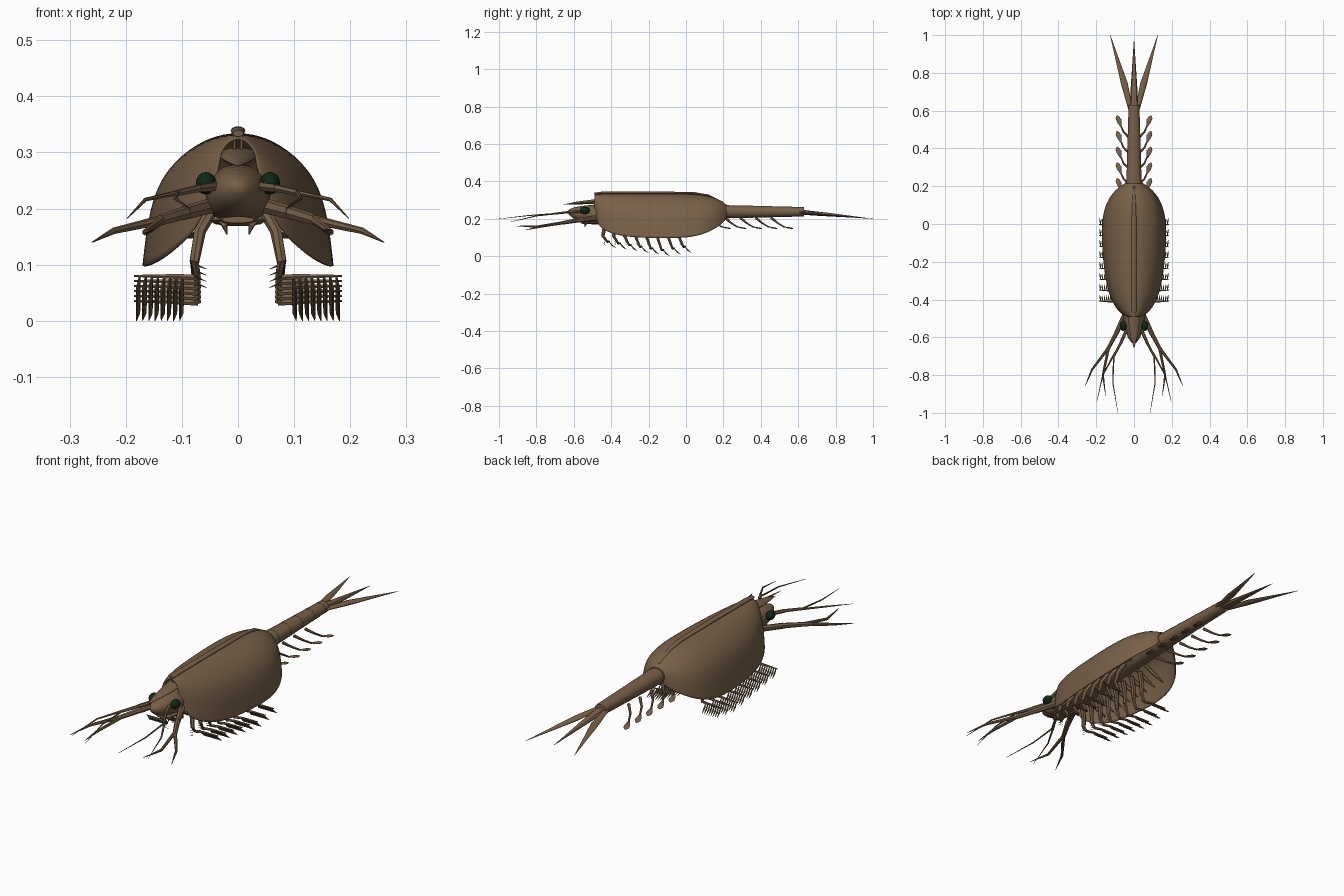
import bpy, bmesh
from math import sin, cos, pi
from mathutils import Vector

cube = bpy.data.objects.get("Cube")
if cube:
    bpy.data.objects.remove(cube)


def material(name, rgb):
    m = bpy.data.materials.new(name)
    m.use_nodes = True
    m.diffuse_color = (*rgb, 1)
    m.node_tree.nodes["Principled BSDF"].inputs["Base Color"].default_value = (*rgb, 1)
    return m


BROWN = material("shell brown", (0.19, 0.12, 0.065))
GREEN = material("eye dark green", (0.004, 0.022, 0.008))


def finish(name, bm, mat=BROWN, mirror=False, angle=0.7):
    """Turn a bmesh into a shaded object, optionally mirrored across x = 0."""
    bmesh.ops.recalc_face_normals(bm, faces=bm.faces)
    mesh = bpy.data.meshes.new(name)
    bm.to_mesh(mesh)
    bm.free()
    mesh.materials.append(mat)
    ob = bpy.data.objects.new(name, mesh)
    bpy.context.collection.objects.link(ob)
    bpy.ops.object.select_all(action="DESELECT")
    ob.select_set(True)
    bpy.context.view_layer.objects.active = ob
    bpy.ops.object.shade_smooth_by_angle(angle=angle)
    if mirror:
        ob.modifiers.new("Mirror", "MIRROR")
    return ob


def tube(bm, points, radii, sides=8, flat=1.0):
    """Sweep a round (or flattened) section along points."""
    pts = [Vector(p) for p in points]
    rings = []
    for i, p in enumerate(pts):
        t = (pts[min(i + 1, len(pts) - 1)] - pts[max(i - 1, 0)]).normalized()
        side = t.cross(Vector((0, 0, 1)))
        side = side.normalized() if side.length > 0.1 else Vector((1, 0, 0))
        up = side.cross(t)
        rings.append([bm.verts.new(p + radii[i] * (side * cos(a) + up * sin(a) * flat))
                      for a in (2 * pi * k / sides for k in range(sides))])
    for a, b in zip(rings, rings[1:]):
        for k in range(sides):
            n = (k + 1) % sides
            bm.faces.new((a[k], a[n], b[n], b[k]))
    bm.faces.new(rings[0])
    bm.faces.new(rings[-1])


def tube_object(name, paths, sides=8, flat=1.0, mirror=False):
    bm = bmesh.new()
    for points, radii in paths:
        tube(bm, points, radii, sides, flat)
    return finish(name, bm, mirror=mirror)


# Carapace: one curved valve lofted along the body, then mirrored
stations = [(-.49, .035, .327, .27), (-.475, .07, .333, .17), (-.44, .10, .335, .14),
            (-.38, .13, .336, .115), (-.28, .155, .337, .10), (-.1, .172, .337, .096),
            (.02, .17, .336, .10), (.1, .152, .328, .12), (.16, .118, .312, .15),
            (.2, .075, .29, .18), (.22, .04, .272, .21)]
section = [(0, 1), (.3, .965), (.6, .83), (.82, .64), (.92, .42), (.97, .2), (1, 0)]
bm = bmesh.new()
rows = [[bm.verts.new((u * w, y, zb + v * (zt - zb))) for u, v in section]
        for y, w, zt, zb in stations]
for a, b in zip(rows, rows[1:]):
    for k in range(len(section) - 1):
        bm.faces.new((a[k], a[k + 1], b[k + 1], b[k]))
carapace = finish("carapace", bm, mirror=True, angle=1.2)
smooth = carapace.modifiers.new("Smooth", "SUBSURF")
smooth.levels = smooth.render_levels = 2
shell = carapace.modifiers.new("Shell", "SOLIDIFY")
shell.thickness = 0.004

# Ridge along the back
tube_object("dorsal_ridge", [([(0, -.49, .334), (0, -.45, .338), (0, -.2, .339), (0, .04, .337),
                               (0, .12, .325), (0, .2, .288)],
                              [.010, .013, .013, .012, .009, .004])], 10, .6)

# Trunk under the carapace and the ringed abdomen
tube_object("trunk", [([(0, -.5, .225), (0, -.42, .225), (0, -.1, .235), (0, .22, .238)],
                       [.055, .06, .05, .042])], 16, .9)
breaks = [.17, .25, .34, .43, .52, .60, .625]
paths = []
for y0, y1 in zip(breaks, breaks[1:]):
    r0, r1 = (.042 - .028 * (y - .17) for y in (y0, y1))
    paths.append(([(0, y0, .238), (0, y1 + .006, .238)], [r0, r1 - .001]))
tube_object("abdomen_segments", paths, 14, .9)

# Tail spine and the two tail blades
tube_object("tail_spine", [([(0, .60, .237), (0, .70, .228), (0, .97, .203)],
                            [.022, .019, .001])], 8, .6)
tube_object("tail_blade", [([(.016, .60, .236), (.05, .74, .226), (.126, 1, .2)],
                            [.012, .018, .001])], 8, .5, True)

# Head, beak plate and small mouth spikes
tube_object("head", [([(0, -.44, .225), (0, -.50, .225), (0, -.56, .228), (0, -.60, .233),
                       (0, -.625, .238), (0, -.632, .24)],
                      [.06, .056, .046, .033, .016, .003])], 16, .9)
tube_object("beak", [([(0, -.45, .296), (0, -.52, .29), (0, -.59, .284), (0, -.655, .276)],
                      [.034, .03, .02, .002])], 10, .38)
tube_object("beak_support", [([(.006, -.47, .285), (.006, -.475, .333)], [.004, .003])], 6, 1, True)
tube_object("mouth_plate", [([(0, -.46, .178), (0, -.56, .18)], [.05, .03])], 10, .2)
tube_object("mouth_spike", [([(.03, -.53, .18), (.023, -.54, .168), (.02, -.54, .154)],
                             [.007, .005, .001])], 6, 1, True)

# Eyes on short stalks
bm = bmesh.new()
bmesh.ops.create_uvsphere(bm, u_segments=16, v_segments=10, radius=1)
for v in bm.verts:
    v.co = (.057 + v.co.x * .018, -.54 + v.co.y * .026, .245 + v.co.z * .02)
finish("eye", bm, GREEN, True, 1.0)
tube_object("eye_stalk", [([(.02, -.52, .238), (.055, -.535, .244)], [.014, .012])], 8, 1, True)

# Upper feelers: a jointed stem with two whips
tube_object("upper_feeler", [
    ([(.035, -.55, .24), (.07, -.63, .236)], [.009, .008]),
    ([(.07, -.63, .236), (.107, -.7, .228)], [.007, .006]),
    ([(.107, -.7, .228), (.112, -.84, .218), (.085, -1, .2)], [.004, .003, .0008]),
    ([(.1, -.68, .23), (.165, -.8, .216), (.197, -.94, .183)], [.005, .0035, .0008])], 6, 1, True)

# Lower feelers: thicker and forked
tube_object("lower_feeler", [
    ([(.045, -.47, .205), (.095, -.58, .192)], [.014, .013]),
    ([(.095, -.58, .192), (.138, -.66, .179)], [.012, .010]),
    ([(.135, -.655, .18), (.222, -.77, .16), (.26, -.86, .14)], [.009, .006, .001]),
    ([(.135, -.655, .18), (.165, -.8, .158), (.15, -.91, .162)], [.008, .006, .001])], 7, 1, True)

# Walking legs, each with a bristled comb reaching outward
for i in range(8):
    y = -.43 + .058 * i
    drop = .045 * (1 - abs(i - 5) / 5)
    z = .077 - drop
    bm = bmesh.new()
    tube(bm, [(.045, y + .01, .2), (.068, y - .005, .16), (.078, y - .015, .105)],
         [.012, .011, .009], 7)
    tube(bm, [(.078, y - .015, .108), (.072, y + .01, z)], [.008, .006], 6)
    tube(bm, [(.072, y + .01, z), (.11, y + .018, z + .002), (.185, y + .022, z + .003)],
         [.006, .005, .002], 6)
    for k in range(8):
        x = .098 + .011 * k
        tube(bm, [(x, y + .018, z + .002), (x + .003, y + .035, z - .018),
                  (x + .006, y + .055, z - .032)], [.002, .004, .0006], 5)
    # Short inner bristles
    for k in range(4):
        zk = .1 - k * .011
        tube(bm, [(.075, y - .008, zk), (.056, y - .002, zk - .008)], [.002, .0005], 4)
    finish("walking_leg_%d" % (i + 1), bm, mirror=True)

# Gill ribs joining the legs to the inside of the shell
tube_object("gill_rib", [([(.04, y, .215), (.085, y + .01, .18), (.125, y + .03, .14)],
                          [.008, .009, .003])
                         for y in (-.38 + .058 * i for i in range(8))], 6, 1, True)

# Swimming legs under the abdomen, ending in paddles
for i in range(5):
    y = .215 + .083 * i
    bm = bmesh.new()
    tube(bm, [(.025, y - .09, .205), (.055, y - .06, .18), (.07, y - .025, .158)],
         [.007, .005, .004], 6)
    tube(bm, [(.07, y - .03, .16), (.078, y - .005, .153), (.086, y + .015, .15),
              (.09, y + .028, .148)], [.004, .012, .012, .002], 8, .3)
    tube(bm, [(.07, y - .025, .158), (.068, y + .01, .15)], [.004, .001], 5)
    finish("swimming_leg_%d" % (i + 1), bm, mirror=True)
